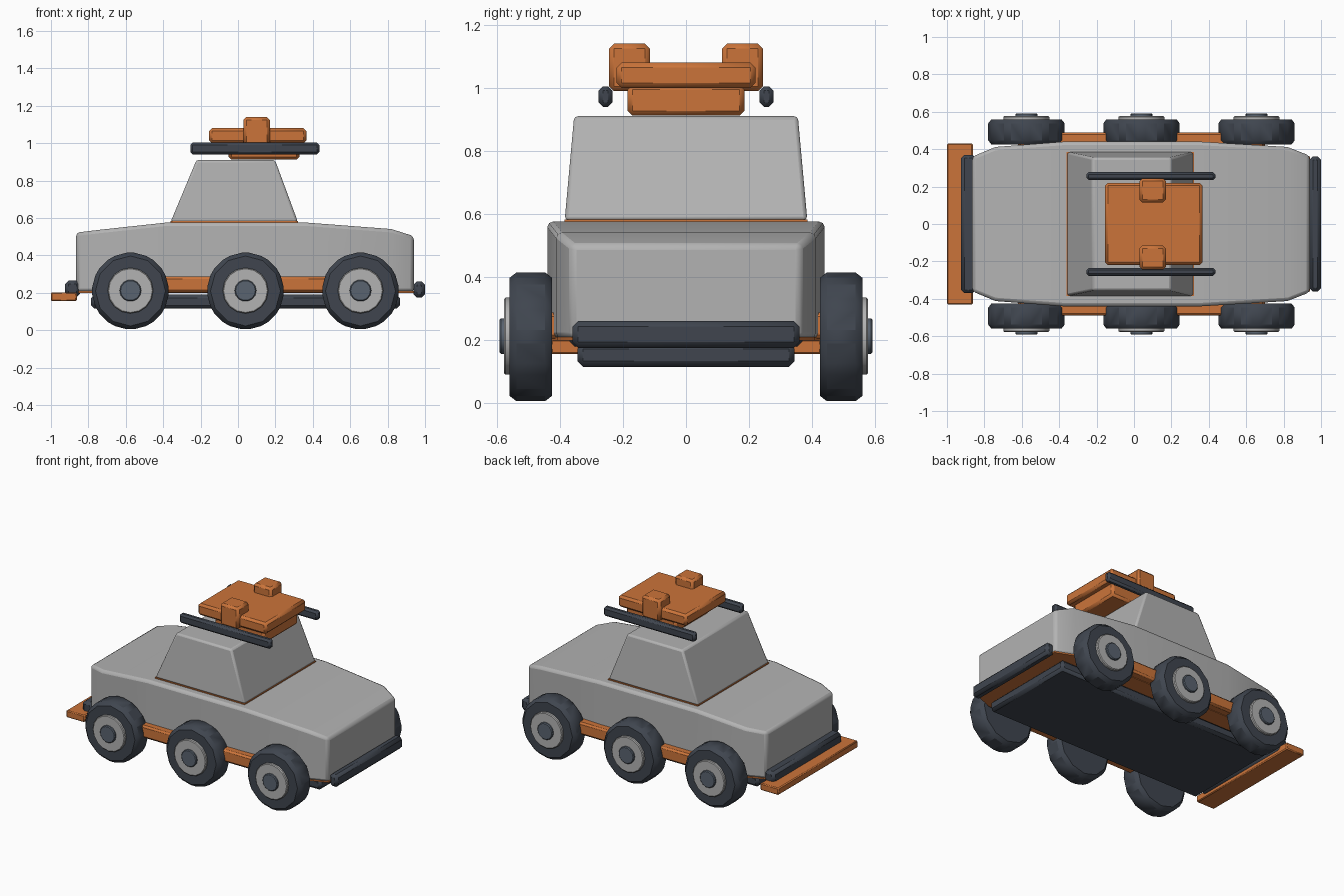
import bpy, bmesh, math

if "Cube" in bpy.data.objects:
    bpy.data.objects.remove(bpy.data.objects["Cube"])


def material(name, rgb):
    m = bpy.data.materials.new(name)
    m.diffuse_color = (*rgb, 1)
    m.use_nodes = True
    m.node_tree.nodes["Principled BSDF"].inputs["Base Color"].default_value = m.diffuse_color
    return m


GREY = material("light grey", (0.45, 0.45, 0.45))
ORANGE = material("orange", (0.60, 0.175, 0.042))
DARK = material("dark slate", (0.05, 0.06, 0.078))
SLATE = material("mid slate", (0.10, 0.125, 0.16))


def finish(name, bm, mat, bevel=0.0, segments=1, angle=30):
    """Turn a bmesh into a bevelled object with sharp-edged smooth shading."""
    bmesh.ops.recalc_face_normals(bm, faces=bm.faces)
    me = bpy.data.meshes.new(name)
    bm.to_mesh(me)
    bm.free()
    ob = bpy.data.objects.new(name, me)
    bpy.context.collection.objects.link(ob)
    me.materials.append(mat)
    if bevel:
        mod = ob.modifiers.new("Bevel", "BEVEL")
        mod.width, mod.segments = bevel, segments
        mod.limit_method, mod.angle_limit = "ANGLE", math.radians(28)
    bpy.ops.object.select_all(action="DESELECT")
    ob.select_set(True)
    bpy.context.view_layer.objects.active = ob
    bpy.ops.object.shade_smooth_by_angle(angle=math.radians(angle))
    return ob


def loft(name, rings, mat, bevel=0.0, segments=1):
    """Skin a list of equally sized point rings and cap both ends."""
    bm = bmesh.new()
    rows = [[bm.verts.new(p) for p in ring] for ring in rings]
    for a, b in zip(rows, rows[1:]):
        n = len(a)
        for i in range(n):
            bm.faces.new((a[i], a[(i + 1) % n], b[(i + 1) % n], b[i]))
    bm.faces.new(rows[0])
    bm.faces.new(rows[-1])
    return finish(name, bm, mat, bevel, segments)


def rect(x0, x1, y0, y1, z):
    return [(x0, y0, z), (x1, y0, z), (x1, y1, z), (x0, y1, z)]


def box(name, x, y, z, mat, bevel=0.0, segments=1):
    return loft(name, [rect(*x, *y, z[0]), rect(*x, *y, z[1])], mat, bevel, segments)


def disc(name, x, z, y0, y1, radius, sides, mat, bevel):
    """Cylinder lying along the y axis."""
    rings = [[(x + radius * math.cos(2 * math.pi * i / sides), y,
               z + radius * math.sin(2 * math.pi * i / sides))
              for i in range(sides)] for y in (y0, y1)]
    return loft(name, rings, mat, bevel, 1)


# Hull: stations along x with half width and roof height
hull = [(-0.865, 0.36, 0.522), (-0.74, 0.412, 0.537), (-0.38, 0.44, 0.576),
        (0.36, 0.44, 0.576), (0.82, 0.412, 0.541), (0.94, 0.365, 0.503)]
loft("hull", [[(x, -w, 0.205), (x, w, 0.205), (x, w, h), (x, -w, h)]
              for x, w, h in hull], GREY, 0.018, 2)
loft("floor_trim", [[(x, -w + .005, 0.199), (x, w - .005, 0.199),
                     (x, w - .005, 0.209), (x, -w + .005, 0.209)]
                    for x, w, h in hull], ORANGE)

# Underbody slab
box("underbody", (-0.785, 0.865), (-0.345, 0.345), (0.115, 0.19), DARK, 0.018)

# Cabin with a thin trim at its base
box("cabin_trim", (-0.36, 0.32), (-0.385, 0.385), (0.57, 0.583), ORANGE)
loft("cabin", [rect(-0.36, 0.32, -0.385, 0.385, 0.58),
               rect(-0.222, 0.198, -0.355, 0.355, 0.91)], GREY, 0.012, 2)

# Bumpers and the plate at the left end
box("bumper_right", (0.938, 1.0), (-0.36, 0.36), (0.175, 0.26), DARK, 0.018)
box("bumper_left", (-0.925, -0.845), (-0.37, 0.37), (0.178, 0.265), DARK, 0.018)
box("end_plate", (-1.0, -0.862), (-0.43, 0.43), (0.155, 0.203), ORANGE, 0.006)

# Roof equipment
box("roof_mount", (-0.05, 0.328), (-0.185, 0.185), (0.912, 1.01), ORANGE, 0.015)
box("roof_box", (-0.155, 0.365), (-0.22, 0.22), (1.0, 1.08), ORANGE, 0.015)

for side, s in (("front", -1), ("back", 1)):
    box("roof_rail_" + side, (-0.255, 0.435), sorted((s * 0.234, s * 0.277)),
        (0.94, 1.004), DARK, 0.013)
    box("roof_block_" + side, (0.03, 0.17), sorted((s * 0.115, s * 0.244)),
        (0.99, 1.14), ORANGE, 0.015)
    box("side_sill_" + side, (-0.62, 0.70), sorted((s * 0.40, s * 0.49)),
        (0.203, 0.287), ORANGE, 0.012)
    # Wheels: tyre, rim and hub cap
    for i, x in enumerate((-0.575, 0.04, 0.655)):
        tag = f"_{side}_{i + 1}"
        disc("tyre" + tag, x, 0.21, s * 0.425, s * 0.56, 0.21, 12, DARK, 0.022)
        disc("rim" + tag, x, 0.212, s * 0.55, s * 0.578, 0.122, 16, GREY, 0.005)
        disc("hub_cap" + tag, x, 0.212, s * 0.56, s * 0.592, 0.058, 14, SLATE, 0.005)
